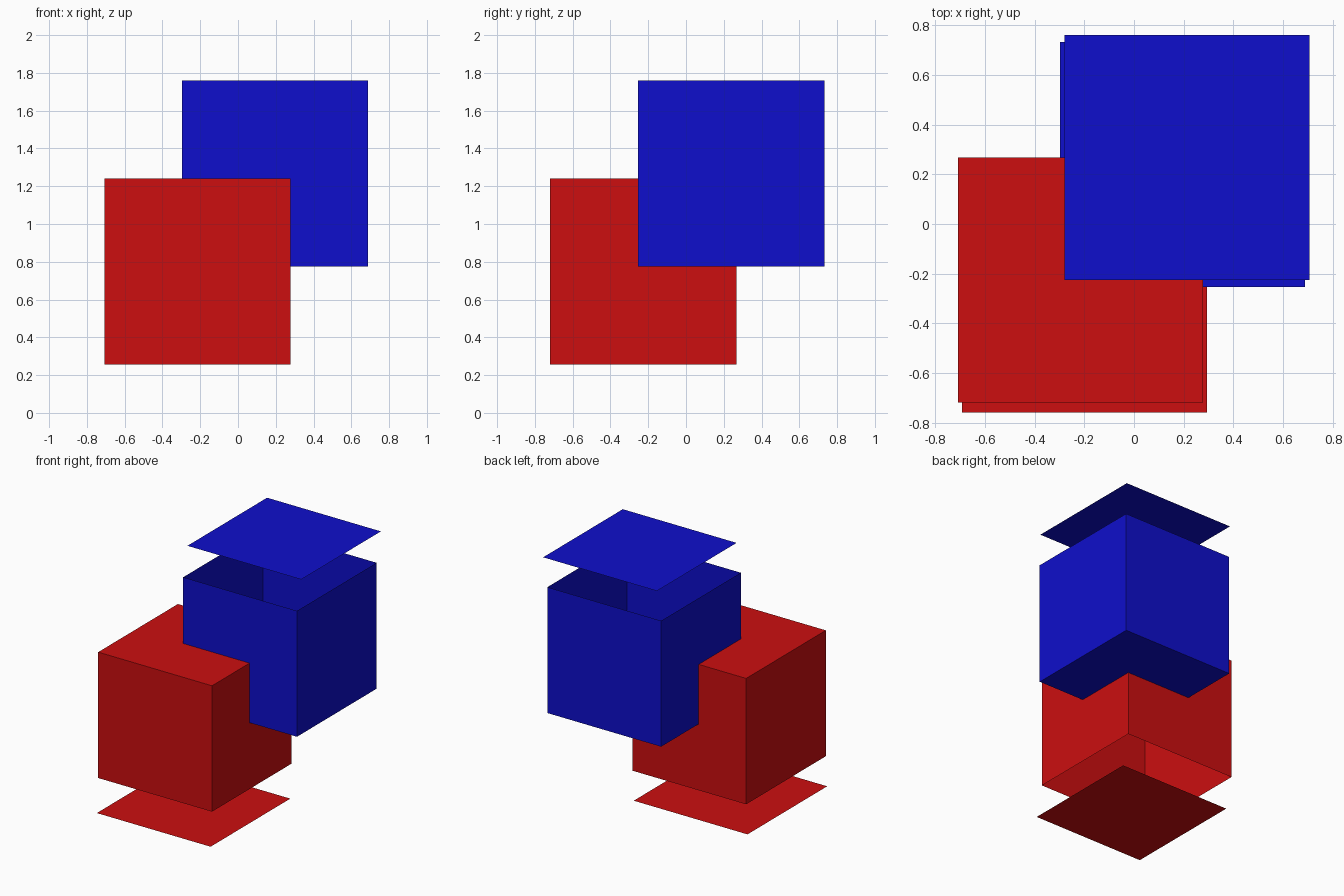
import bpy, bmesh
from mathutils import Matrix, Vector

if "Cube" in bpy.data.objects:
    bpy.data.objects.remove(bpy.data.objects["Cube"])

S = 0.986  # side length shared by both cubes and their detached faces


def material(name, color):
    m = bpy.data.materials.new(name)
    m.diffuse_color = color
    m.use_nodes = True
    m.node_tree.nodes["Principled BSDF"].inputs["Base Color"].default_value = m.diffuse_color
    return m


def add_object(name, bm, mat):
    mesh = bpy.data.meshes.new(name)
    bm.to_mesh(mesh)
    bm.free()
    mesh.materials.append(mat)
    bpy.context.collection.objects.link(bpy.data.objects.new(name, mesh))


def open_box(name, corner, open_z, mat):
    """Thin-walled cube from its low corner, missing the face towards open_z."""
    bm = bmesh.new()
    centre = Vector(corner) + Vector((S, S, S)) / 2
    bmesh.ops.create_cube(bm, size=S, matrix=Matrix.Translation(centre))
    bm.normal_update()
    lid = [f for f in bm.faces if f.normal.z * open_z > 0.5]
    bmesh.ops.delete(bm, geom=lid, context='FACES_ONLY')
    add_object(name, bm, mat)


def panel(name, corner, facing, mat):
    """Flat square sheet from its low corner."""
    bm = bmesh.new()
    centre = Vector(corner) + Vector((S, S, 0)) / 2
    bmesh.ops.create_grid(bm, x_segments=1, y_segments=1, size=S / 2,
                          matrix=Matrix.Translation(centre))
    bm.normal_update()
    if bm.faces[:][0].normal.z * facing < 0:
        bmesh.ops.reverse_faces(bm, faces=bm.faces[:])
    add_object(name, bm, mat)


red = material("red", (0.604, 0.0045, 0.005, 1))
blue = material("blue", (0.0045, 0.0045, 0.604, 1))

# Lower box, open underneath, with its loose bottom face
open_box("lower_box", (-0.708, -0.719, 0.255), -1, red)
panel("lower_panel", (-0.692, -0.759, 0.0), -1, red)

# Upper box, open on top, with its loose top face
open_box("upper_box", (-0.297, -0.254, 0.774), 1, blue)
panel("upper_panel", (-0.280, -0.226, 2.0), 1, blue)
